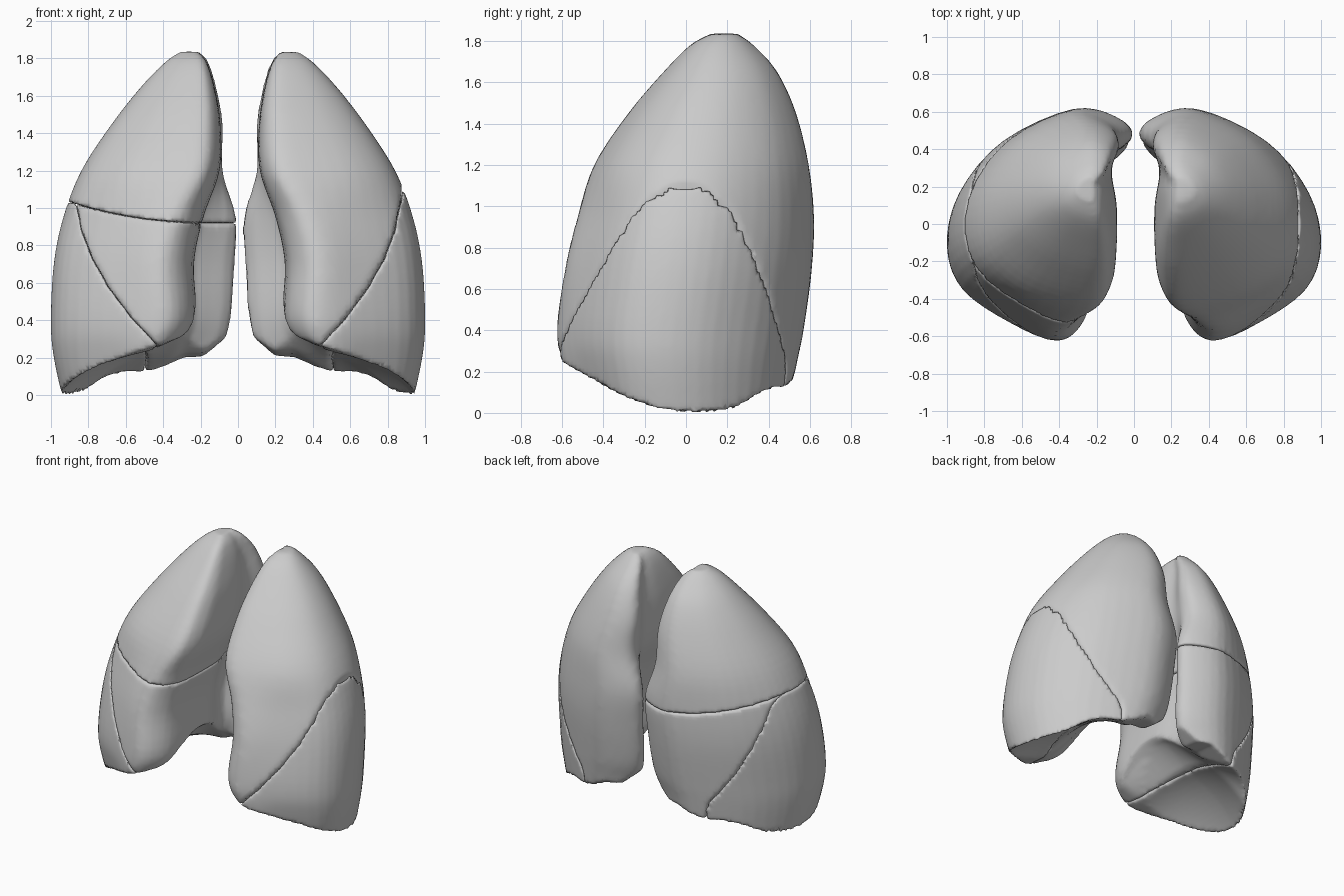
import bpy, bmesh
from mathutils import Vector, Matrix

if "Cube" in bpy.data.objects:
    bpy.data.objects.remove(bpy.data.objects["Cube"])

col = bpy.context.collection


def new_object(name, bm):
    bmesh.ops.recalc_face_normals(bm, faces=bm.faces)
    me = bpy.data.meshes.new(name)
    bm.to_mesh(me)
    bm.free()
    ob = bpy.data.objects.new(name, me)
    col.objects.link(ob)
    return ob


def spline(p0, p1, p2, p3, t):
    return 0.5 * (2 * p1 + (p2 - p0) * t + (2 * p0 - 5 * p1 + 4 * p2 - p3) * t * t
                  + (3 * p1 - p0 - 3 * p2 + p3) * t ** 3)


def section(z, xo, xb, xf, yf, yb):
    """Bean-shaped outline of the lung at one height."""
    w, d = xo - xb, yb - yf
    notch = max(xf, xb) + 0.04 * w
    pts = [(xf + .18 * w, 0), (xf + .035 * w, .1), (xf, .28), (xf, .5), (notch, .7),
           (xb, .86), (xb + .08 * w, .96), (xb + .33 * w, 1), (xb + .71 * w, .86),
           (xb + .94 * w, .64), (xo, .42), (xb + .91 * w, .23), (xb + .64 * w, .08)]
    pts = [Vector((x, yf + v * d, z)) for x, v in pts]
    n = len(pts)
    return [spline(pts[i - 1], pts[i], pts[(i + 1) % n], pts[(i + 2) % n], k / 4)
            for i in range(n) for k in range(4)]


# height, outer x, rear inner x, front inner x, front y, rear y
ROWS = [(-.1, .92, .15, .36, -.50, .48), (.2, .985, .12, .33, -.59, .525),
        (.4, 1.0, .065, .245, -.625, .565), (.7, .985, .045, .255, -.585, .605),
        (.95, .935, .035, .205, -.525, .615), (1.2, .84, .10, .12, -.445, .59),
        (1.45, .68, .10, .115, -.28, .53), (1.65, .525, .135, .145, -.11, .44),
        (1.78, .40, .175, .185, .02, .325), (1.835, .32, .225, .23, .12, .25)]


def lung_body():
    secs = [section(*r) for r in ROWS]
    last = len(secs) - 1
    rings = []
    for i in range(last):
        a, b, c, d = secs[max(i - 1, 0)], secs[i], secs[i + 1], secs[min(i + 2, last)]
        for k in range(5):
            rings.append([spline(*q, k / 5) for q in zip(a, b, c, d)])
    rings.append(secs[-1])
    bm = bmesh.new()
    vs = [[bm.verts.new(p) for p in r] for r in rings]
    n = len(vs[0])
    for r0, r1 in zip(vs, vs[1:]):
        for j in range(n):
            bm.faces.new((r0[j], r0[(j + 1) % n], r1[(j + 1) % n], r1[j]))
    bm.faces.new(vs[0])
    bm.faces.new(vs[-1])
    return new_object("lung_body", bm)


def prism(name, pts, twist=0.0):
    """Cutter: x-z outline extruded along y, its foot twisted outwards at the back."""
    bm = bmesh.new()
    f = bm.faces.new([bm.verts.new((x, -1, z)) for x, z in pts])
    ext = bmesh.ops.extrude_face_region(bm, geom=[f])
    bmesh.ops.translate(bm, vec=(0, 2, 0),
                        verts=[v for v in ext["geom"] if isinstance(v, bmesh.types.BMVert)])
    for v in bm.verts:
        v.co.x += twist * (v.co.y + .55) * min(1, max(0, (1.1 - v.co.z) / .8))
    bmesh.ops.triangulate(bm, faces=bm.faces[:])
    return new_object(name, bm)


def base_cutter():
    """Domed hollow under the lung."""
    bm = bmesh.new()
    bmesh.ops.create_grid(bm, x_segments=60, y_segments=60, size=1)
    faces = bm.faces[:]
    ext = bmesh.ops.extrude_face_region(bm, geom=faces)
    tops = {v for v in ext["geom"] if isinstance(v, bmesh.types.BMVert)}
    for v in bm.verts:
        v.co.x += 0.5
        x, y = v.co.x, v.co.y
        if v in tops:
            dome = max(0, 1 - ((x - .62) / .34) ** 2 - (y / .48) ** 2)
            chamfer = max(0, .48 - x) * max(0, 1 - ((y + .08) / .4) ** 2)
            lateral = max(0, x - .45)
            v.co.z = (.205 - .45 * (max(x, .3) - .45) - (.14 if y > 0 else .09) * y
                      - .32 * y * lateral + 1.6 * max(0, y - .25) * lateral
                      + .8 * max(0, .2 - x) + .12 * dome + .9 * chamfer)
        else:
            v.co.z = -1
    loose = [f for f in faces if f.is_valid]
    if any(len(e.link_faces) > 2 for e in bm.edges):
        bmesh.ops.delete(bm, geom=loose, context='FACES_ONLY')
    if any(len(e.link_faces) == 1 for e in bm.edges):
        bmesh.ops.holes_fill(bm, edges=[e for e in bm.edges if len(e.link_faces) == 1])
    return new_object("base_cutter", bm)


def bake(ob):
    dg = bpy.context.evaluated_depsgraph_get()
    me = bpy.data.meshes.new_from_object(ob.evaluated_get(dg))
    ob.modifiers.clear()
    ob.data = me


def lobe(name, body, cuts, soften=True):
    ob = body.copy()
    ob.data = body.data.copy()
    ob.name = name
    col.objects.link(ob)
    for cutter, op in cuts:
        m = ob.modifiers.new("cut", 'BOOLEAN')
        m.object, m.operation, m.solver = cutter, op, 'EXACT'
    if soften:
        m = ob.modifiers.new("remesh", 'REMESH')
        m.mode, m.octree_depth, m.scale = 'SHARP', 6, 0.95
        m = ob.modifiers.new("smooth", 'SMOOTH')
        m.factor, m.iterations = 0.5, 5
    bake(ob)
    if soften:
        ob.data.name = name
        ob.data.polygons.foreach_set("use_smooth", [True] * len(ob.data.polygons))
    return ob


# whole lung and cutters on the +x side
body = lung_body()
base = base_cutter()
side = prism("side_cutter", [(.40, -.4), (.42, .2), (.45, .27), (.6, .445), (.72, .63),
                             (.79, .77), (.845, .95), (.875, 1.11), (.885, 1.2),
                             (1.3, 1.2), (1.3, -.4)], twist=.09)
curve = [(x / 10, .92 + .11 * (max(x - 2, 0) / 7) ** 2) for x in range(-1, 12)]
upper = prism("upper_cutter", curve + [(1.1, 2.2), (-.1, 2.2)])
whole = lobe("whole_lung", body, [(base, 'DIFFERENCE')], soften=False)

# two-lobed lung
lobe("left_upper_lobe", whole, [(side, 'DIFFERENCE')])
lobe("left_lower_lobe", whole, [(side, 'INTERSECT')])

# three-lobed lung, mirrored to -x
flip = Matrix.Translation((.02, 0, 0)) @ Matrix.Diagonal((-1.02, 1, 1, 1))
for name, cuts in (("right_upper_lobe", [(upper, 'INTERSECT')]),
                   ("right_middle_lobe", [(side, 'DIFFERENCE'), (upper, 'DIFFERENCE')]),
                   ("right_lower_lobe", [(side, 'INTERSECT'), (upper, 'DIFFERENCE')])):
    ob = lobe(name, whole, cuts)
    ob.data.transform(flip)
    ob.data.flip_normals()

for ob in (body, base, side, upper, whole):
    bpy.data.objects.remove(ob)
